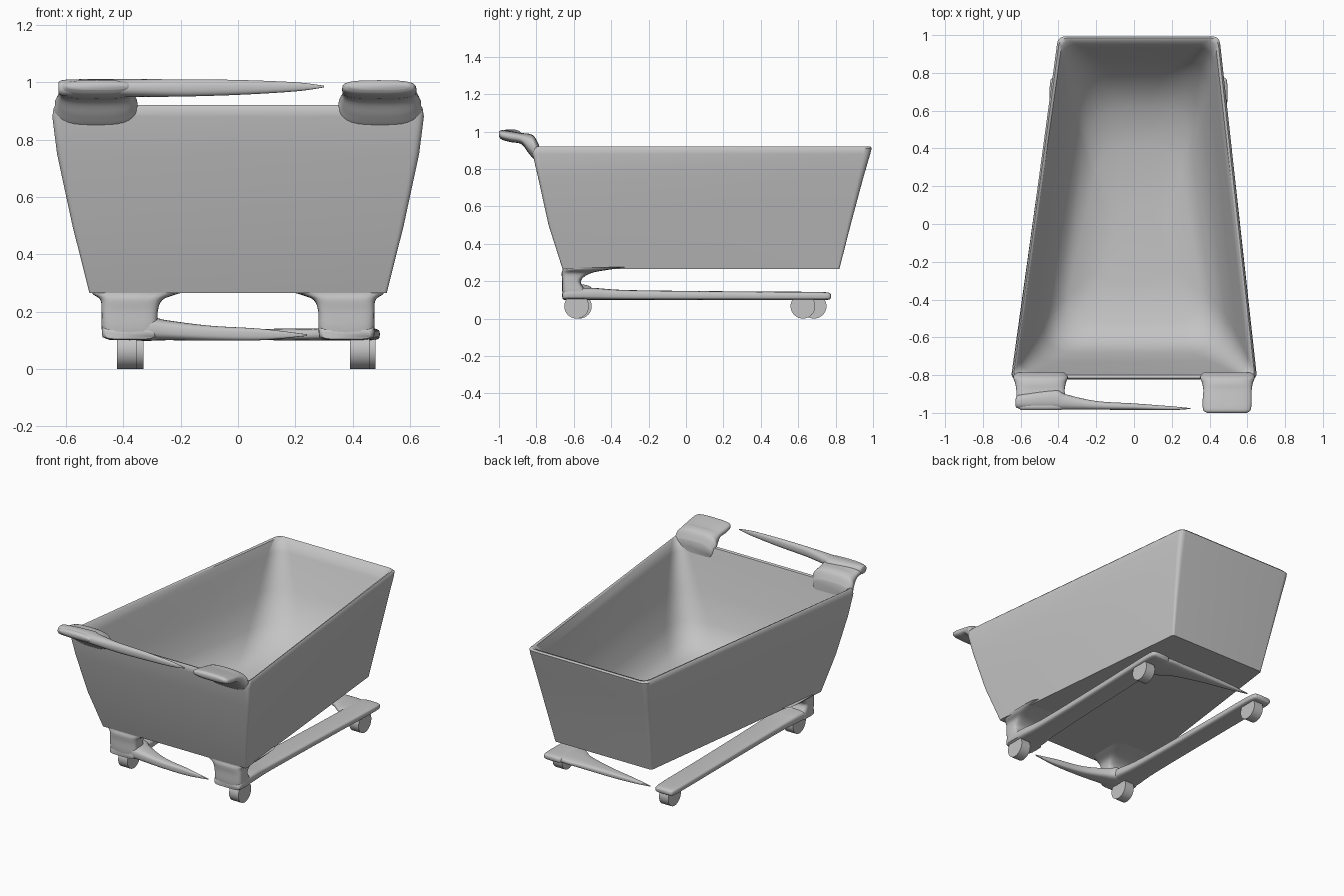
import bpy
import bmesh
import math
from mathutils import Vector

cube = bpy.data.objects.get("Cube")
if cube:
    bpy.data.objects.remove(cube, do_unlink=True)

grey = bpy.data.materials.new("light grey")
grey.use_nodes = True
grey.diffuse_color = (0.55, 0.55, 0.55, 1)
grey.node_tree.nodes["Principled BSDF"].inputs["Base Color"].default_value = grey.diffuse_color


def finish(name, bm, angle=40):
    """Turn a bmesh into a smooth shaded object."""
    bmesh.ops.recalc_face_normals(bm, faces=bm.faces)
    mesh = bpy.data.meshes.new(name)
    bm.to_mesh(mesh)
    bm.free()
    mesh.materials.append(grey)
    obj = bpy.data.objects.new(name, mesh)
    bpy.context.collection.objects.link(obj)
    bpy.ops.object.select_all(action="DESELECT")
    obj.select_set(True)
    bpy.context.view_layer.objects.active = obj
    bpy.ops.object.shade_smooth_by_angle(angle=math.radians(angle))
    return obj


def loft(name, rings, angle=40):
    """Skin a row of closed rings and cap both ends."""
    bm = bmesh.new()
    rows = [[bm.verts.new(p) for p in ring] for ring in rings]
    count = len(rows[0])
    for low, high in zip(rows, rows[1:]):
        for i in range(count):
            j = (i + 1) % count
            bm.faces.new((low[i], low[j], high[j], high[i]))
    bm.faces.new(rows[0])
    bm.faces.new(rows[-1])
    return finish(name, bm, angle)


def spline(stations, steps=6):
    """Smoothly interpolate the stations of a sweep."""
    pts = [Vector(s) for s in stations]
    pts = [pts[0]] + pts + [pts[-1]]
    out = []
    for a, b, c, d in zip(pts, pts[1:], pts[2:], pts[3:]):
        for k in range(steps):
            t = k / steps
            m, n = (c - a) / 2, (d - b) / 2
            out.append(b * (2 * t**3 - 3 * t**2 + 1) + m * (t**3 - 2 * t**2 + t)
                       + c * (3 * t**2 - 2 * t**3) + n * (t**3 - t**2))
    return out + [pts[-1]]


def sweep(name, axis, stations, power=3.0, side=1):
    """Rounded section (along, centre u, centre v, half u, half v) swept on an axis."""
    u_axis, v_axis = [i for i in range(3) if i != axis]
    rings = []
    for along, cu, cv, ru, rv in spline(stations):
        ring = []
        for k in range(32):
            a = math.tau * k / 32
            c, s = math.cos(a), math.sin(a)
            p = [0, 0, 0]
            p[axis] = along
            p[u_axis] = cu + max(ru, 0.001) * math.copysign(abs(c) ** (2 / power), c)
            p[v_axis] = cv + max(rv, 0.001) * math.copysign(abs(s) ** (2 / power), s)
            p[0] *= side
            ring.append(p)
        rings.append(ring)
    return loft(name, rings, 60)


def basket_ring(z, front_w, front_y, back_w, back_y, radius):
    """Tapered four-sided ring with rounded corners."""
    shift = 0.025
    corners = [Vector(p) for p in ((-front_w, front_y, z), (front_w, front_y, z),
                                   (back_w + shift, back_y, z), (shift - back_w, back_y, z))]
    ring = []
    for i, c in enumerate(corners):
        a = c + (corners[i - 1] - c).normalized() * radius
        b = c + (corners[(i + 1) % 4] - c).normalized() * radius
        for k in range(9):
            t = k / 8
            ring.append(a * (1 - t)**2 + c * 2 * t * (1 - t) + b * t**2)
    return ring


# Basket: outer wall, rounded rim, then the soft tub inside
basket_levels = [
    (0.265, 0.52, -0.66, 0.35, 0.82, 0.012),
    (0.50, 0.58, -0.735, 0.38, 0.88, 0.02),
    (0.75, 0.635, -0.79, 0.41, 0.947, 0.03),
    (0.88, 0.652, -0.82, 0.425, 0.985, 0.035),
    (0.91, 0.648, -0.822, 0.427, 0.993, 0.04),
    (0.92, 0.64, -0.815, 0.418, 0.985, 0.045),
    (0.915, 0.63, -0.80, 0.405, 0.968, 0.05),
    (0.85, 0.61, -0.785, 0.39, 0.935, 0.09),
    (0.65, 0.56, -0.73, 0.36, 0.865, 0.15),
    (0.48, 0.51, -0.68, 0.31, 0.76, 0.2),
    (0.38, 0.46, -0.62, 0.26, 0.62, 0.2),
    (0.33, 0.38, -0.52, 0.2, 0.42, 0.18),
    (0.315, 0.2, -0.3, 0.1, 0.1, 0.09),
]
loft("basket", [basket_ring(*level) for level in basket_levels], 50)

# Handle arms and front legs, one on each side
for label, side, reach in (("left", 1, 0), ("right", -1, 0.015)):
    sweep(label + "_handle_arm", 1, [
        (-0.785, 0.50, 0.88, 0.13, 0.045),
        (-0.81, 0.495, 0.91, 0.145, 0.062),
        (-0.84, 0.495, 0.935, 0.135, 0.053),
        (-0.88, 0.495, 0.962, 0.128, 0.03),
        (-0.94, 0.493, 0.973, 0.13, 0.029),
        (reach - 0.985, 0.492, 0.982, 0.125, 0.025),
        (reach - 1.0, 0.492, 0.986, 0.105, 0.012)], side=side)
    sweep(label + "_leg", 2, [
        (0.11, 0.378, -0.59, 0.095, 0.068),
        (0.15, 0.378, -0.60, 0.098, 0.062),
        (0.20, 0.378, -0.612, 0.098, 0.05),
        (0.24, 0.372, -0.59, 0.108, 0.075),
        (0.26, 0.36, -0.54, 0.145, 0.12),
        (0.275, 0.34, -0.48, 0.175, 0.178)], power=5, side=side)

# Handle bar tapering to a free tip
sweep("handle_bar", 0, [
    (-0.627, -0.945, 0.98, 0.02, 0.015),
    (-0.60, -0.94, 0.98, 0.037, 0.029),
    (-0.42, -0.93, 0.98, 0.05, 0.031),
    (-0.36, -0.942, 0.98, 0.04, 0.031),
    (-0.20, -0.96, 0.98, 0.023, 0.030),
    (0.0, -0.967, 0.982, 0.017, 0.026),
    (0.2, -0.975, 0.984, 0.01, 0.016),
    (0.3, -0.977, 0.985, 0.002, 0.003)], power=2.3)

# Base rails running front to back
for label, side, drift in (("left", 1, 0.05), ("right", -1, 0)):
    profile = [(-0.66, 0.085, 0.12, 0.016), (-0.63, 0.097, 0.13, 0.03),
               (-0.5, 0.09, 0.132, 0.032), (-0.3, 0.075, 0.126, 0.026),
               (0.3, 0.07, 0.122, 0.023), (0.65, 0.07, 0.121, 0.022),
               (0.755, 0.065, 0.12, 0.02), (0.775, 0.05, 0.12, 0.01)]
    sweep(label + "_rail", 1,
          [(y, 0.378 + drift * (y + 0.66) / 1.43, z, w, h) for y, w, z, h in profile],
          power=4, side=side)

# Tapered cross bars at both ends of the base
sweep("front_cross_bar", 0, [
    (-0.45, -0.58, 0.125, 0.07, 0.024),
    (-0.32, -0.58, 0.14, 0.08, 0.042),
    (-0.25, -0.60, 0.135, 0.06, 0.035),
    (-0.1, -0.63, 0.125, 0.032, 0.026),
    (0.08, -0.643, 0.12, 0.017, 0.02),
    (0.24, -0.65, 0.118, 0.002, 0.003)])
sweep("back_cross_bar", 0, [
    (0.47, 0.68, 0.12, 0.07, 0.02),
    (0.34, 0.67, 0.12, 0.1, 0.021),
    (0.24, 0.70, 0.12, 0.068, 0.021),
    (0.05, 0.73, 0.12, 0.038, 0.019),
    (-0.12, 0.745, 0.12, 0.02, 0.014),
    (-0.27, 0.755, 0.12, 0.002, 0.003)])

# Wheels
for name, x, y in (("front_left_wheel", 0.425, -0.585), ("back_left_wheel", 0.447, 0.625),
                   ("front_right_wheel", -0.388, -0.57), ("back_right_wheel", -0.364, 0.685)):
    bm = bmesh.new()
    bmesh.ops.create_cone(bm, cap_ends=True, segments=32, radius1=0.066,
                          radius2=0.066, depth=0.067)
    bmesh.ops.rotate(bm, verts=bm.verts, cent=(0, 0, 0),
                     matrix=Vector((0, 0, 1)).rotation_difference(Vector((1, 0, 0))).to_matrix())
    bmesh.ops.translate(bm, verts=bm.verts, vec=(x, y, 0.066))
    finish(name, bm)
